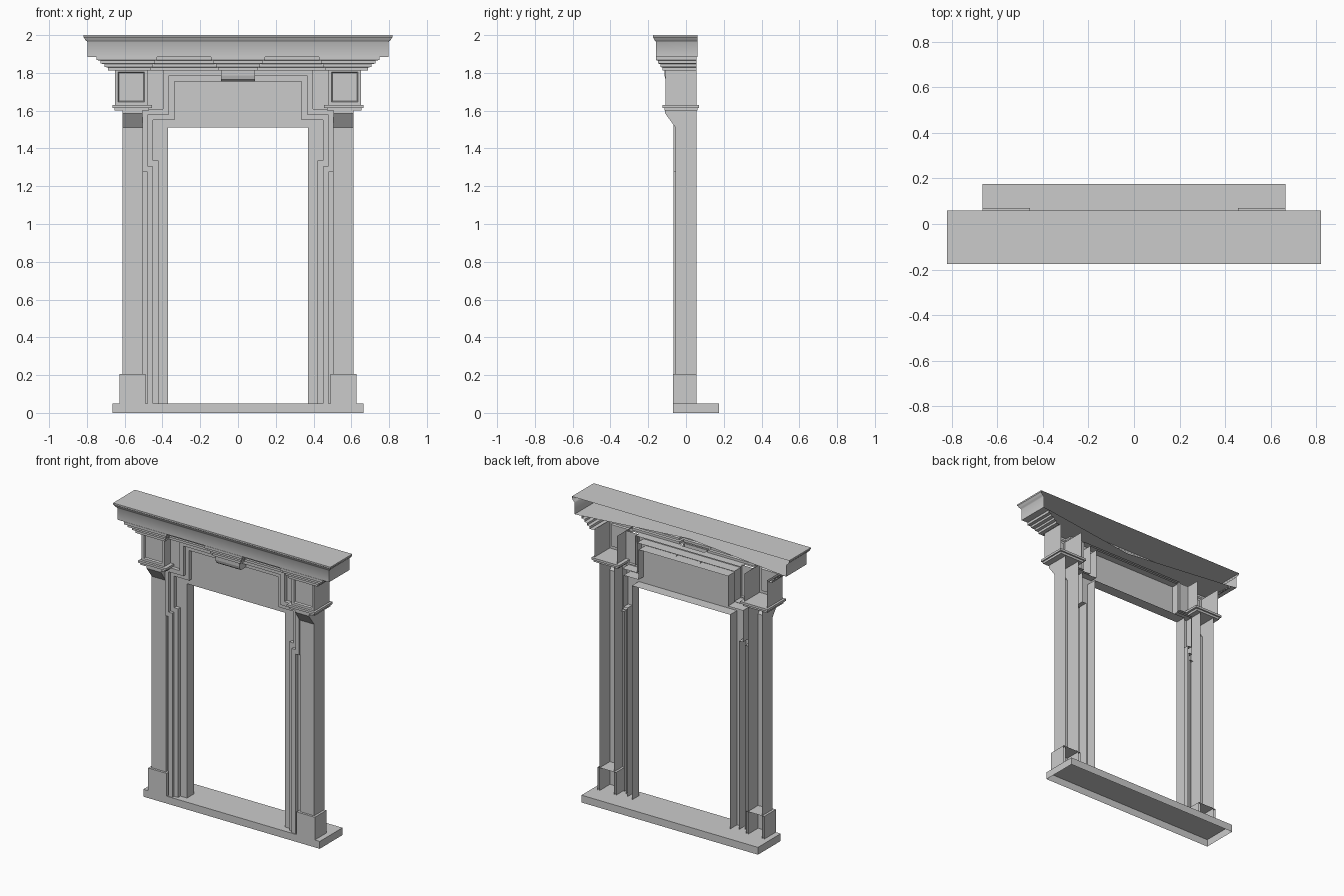
import bpy, bmesh

if "Cube" in bpy.data.objects:
    bpy.data.objects.remove(bpy.data.objects["Cube"])

BACK = 0.055


def mesh(name, faces, mirror=False):
    """Open shell from a list of polygons; optional copy mirrored across x."""
    bm = bmesh.new()
    for pts in faces:
        bm.faces.new([bm.verts.new(p) for p in pts])
        if mirror:
            bm.faces.new([bm.verts.new((-x, y, z)) for x, y, z in reversed(pts)])
    bmesh.ops.remove_doubles(bm, verts=bm.verts, dist=1e-5)
    bmesh.ops.recalc_face_normals(bm, faces=bm.faces)
    me = bpy.data.meshes.new(name)
    bm.to_mesh(me)
    bm.free()
    ob = bpy.data.objects.new(name, me)
    bpy.context.collection.objects.link(ob)
    return ob


def bridge(a, b):
    """Quads between two open point rows."""
    return [[a[i], a[i + 1], b[i + 1], b[i]] for i in range(len(a) - 1)]


def box(x0, x1, y0, y1, z0, z1, skip=""):
    """Box faces; skip lists omitted sides (k=back, t=top, b=bottom, f=front)."""
    lo = [(x0, y0, z0), (x1, y0, z0), (x1, y1, z0), (x0, y1, z0)]
    hi = [(x, y, z1) for x, y, _ in lo]
    f, r, k, l = bridge(lo + lo[:1], hi + hi[:1])
    sides = {"f": f, "r": r, "k": k, "l": l, "t": hi, "b": lo}
    return [v for key, v in sides.items() if key not in skip]


def prism(profile, x0, x1):
    """Side profile (y, z) swept along x, capped at both ends, open at the back."""
    a = [(x0, y, z) for y, z in profile]
    b = [(x1, y, z) for y, z in profile]
    return bridge(a, b) + [a, b]


# sill, open underneath
mesh("sill", box(-0.665, 0.665, -0.07, 0.175, 0, 0.05, "b"))

# pilasters: shaft with flared top, plinth, capital
mesh("pilaster_shaft", prism([(BACK, 0.05), (-0.055, 0.05), (-0.055, 1.51),
     (-0.11, 1.585), (-0.11, 1.60), (BACK, 1.60)], 0.505, 0.612)[1:], True)
mesh("pilaster_plinth", box(0.49, 0.628, -0.07, BACK, 0.05, 0.205, "kb"), True)
mesh("capital_lower_ledge", box(0.47, 0.655, -0.115, 0.06, 1.60, 1.615), True)
mesh("capital_upper_ledge", box(0.455, 0.665, -0.125, 0.07, 1.615, 1.63), True)

# capital block with a recessed square panel on its front
def square(inset, y):
    x0, x1, z0, z1 = 0.48 + inset, 0.65 - inset, 1.63 + inset, 1.82 - inset
    return [(x0, y, z0), (x1, y, z0), (x1, y, z1), (x0, y, z1), (x0, y, z0)]

rings = [square(0, -0.108), square(0.016, -0.108), square(0.021, -0.098)]
block = box(0.48, 0.65, -0.108, BACK, 1.63, 1.82, "kftb")
block += bridge(rings[0], rings[1]) + bridge(rings[1], rings[2]) + [rings[2][:4]]
mesh("capital_block", block, True)

# eared door architrave: nested stepped bands around the opening
def outline(o, y):
    half = [(0.42 + o, 0.05), (0.42 + o, 1.335 - o), (0.45 + o * 0.92, 1.335 - o),
            (0.45 + o * 0.92, 1.55 + o), (0.336 + o, 1.55 + o), (0.336 + o, 1.755 + o)]
    return [(x, y, z) for x, z in half] + [(-x, y, z) for x, z in reversed(half)]

def opening(y):
    return [(0.37, y, 0.05), (0.37, y, 1.51), (-0.37, y, 1.51), (-0.37, y, 0.05)]

mesh("inner_panel", [outline(0, -0.02) + opening(-0.02)[::-1]]
     + bridge(opening(-0.02), opening(BACK)))
for i, (y, back) in enumerate([(-0.045, 0.03), (-0.065, 0.005)]):
    o = 0.03 * i
    mesh("architrave_band", [outline(o + 0.03, y) + outline(o, y)[::-1]]
         + bridge(outline(o, y), outline(o, back)))
mesh("architrave_outer_return", bridge(outline(0.06, -0.065), outline(0.06, -0.02)))

# backing strips beside the architrave
mesh("backing_strip", [
    [(0.478, -0.04, 0.05), (0.505, -0.04, 0.05), (0.505, -0.04, 1.61), (0.478, -0.04, 1.61)],
    [(0.39, -0.04, 1.61), (0.48, -0.04, 1.61), (0.48, -0.04, 1.82), (0.39, -0.04, 1.82)]], True)

# keystone with rounded lower front
mesh("keystone", prism([(-0.02, 1.755), (-0.095, 1.755), (-0.108, 1.765), (-0.114, 1.785),
     (-0.115, 1.82)], -0.09, 0.09))

# stepped bed moulding, breaking forward over capitals and keystone
def bed(d, z):
    half = [(0.66 + 1.7 * d, BACK), (0.66 + 1.7 * d, -0.108 - d), (0.48 - d, -0.108 - d),
            (0.48 - d, -0.065 - d), (0.09 + d, -0.065 - d), (0.09 + d, -0.108 - d)]
    return [(x, y, z) for x, y in half] + [(-x, y, z) for x, y in reversed(half)]

steps = [(0, 1.812), (0.016, 1.812), (0.016, 1.828), (0.027, 1.832), (0.027, 1.846),
         (0.04, 1.85), (0.04, 1.865), (0.052, 1.868), (0.052, 1.885)]
rows = [bed(d, z) for d, z in steps]
mesh("bed_moulding", sum((bridge(a, b) for a, b in zip(rows, rows[1:])), []))

# cornice: fascia and cove on three sides, flat top, soffit cut around the bed moulding
def crown(d, z):
    x, y = 0.797 + d, -0.158 - d * 0.8
    return [(x, 0.06, z), (x, y, z), (-x, y, z), (-x, 0.06, z)]

curve = [(0, 1.885), (0, 1.962), (0.004, 1.968), (0.01, 1.973), (0.015, 1.979),
         (0.018, 1.986), (0.022, 1.99), (0.022, 2.0)]
rows2 = [crown(d, z) for d, z in curve]
cornice = mesh("cornice", sum((bridge(a, b) for a, b in zip(rows2, rows2[1:])), [])
               + [rows2[-1], rows2[0] + rows[-1][::-1]])

# soften the cove only
bpy.context.view_layer.objects.active = cornice
cornice.select_set(True)
bpy.ops.object.shade_smooth_by_angle(angle=0.6)

# centre front-to-back on the origin
for ob in bpy.context.collection.objects:
    ob.location.y = 0.0
